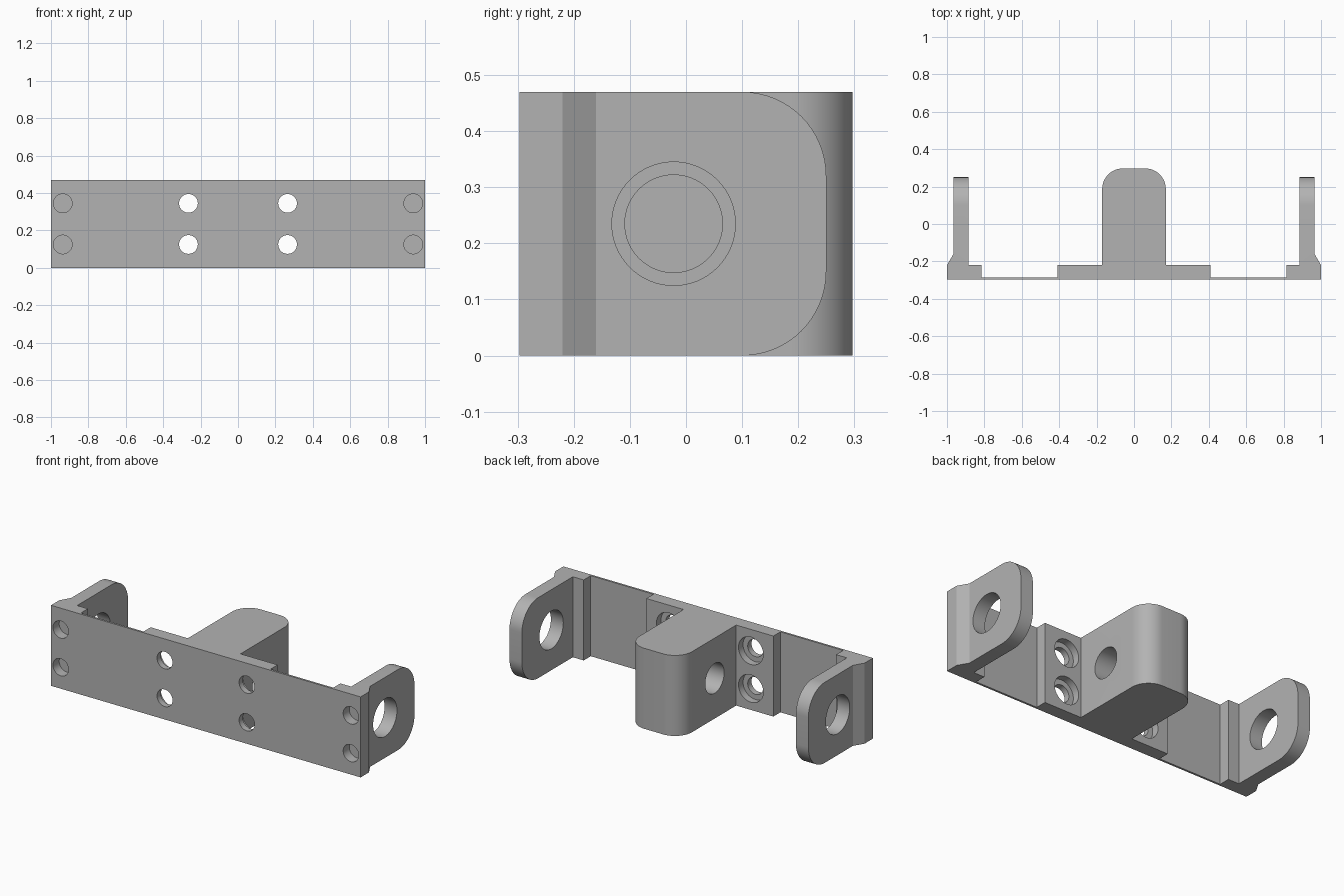
import bpy, bmesh, math
from mathutils import Matrix, Vector

if "Cube" in bpy.data.objects:
    bpy.data.objects.remove(bpy.data.objects["Cube"])

H = 0.47            # height of the whole bracket
MID = H / 2
HOLE_Y = -0.022     # hinge axis

grey = bpy.data.materials.new("grey metal")
grey.diffuse_color = (0.45, 0.45, 0.45, 1)
grey.use_nodes = True
grey.node_tree.nodes["Principled BSDF"].inputs["Base Color"].default_value = grey.diffuse_color


def arc(cx, cy, r, a0, a1, n=16):
    """Points on an arc, angles in degrees."""
    return [(cx + r * math.cos(math.radians(a0 + (a1 - a0) * i / n)),
             cy + r * math.sin(math.radians(a0 + (a1 - a0) * i / n)))
            for i in range(n + 1)]


def prism(name, pts, depth, place):
    """Extrude a closed outline; place maps (u, v, w) to a 3D point."""
    bm = bmesh.new()
    face = bm.faces.new([bm.verts.new(place(u, v, 0)) for u, v in pts])
    ext = bmesh.ops.extrude_face_region(bm, geom=[face])
    step = Vector(place(0, 0, depth)) - Vector(place(0, 0, 0))
    bmesh.ops.translate(bm, vec=step,
                        verts=[g for g in ext["geom"] if isinstance(g, bmesh.types.BMVert)])
    bmesh.ops.recalc_face_normals(bm, faces=bm.faces[:])
    me = bpy.data.meshes.new(name)
    bm.to_mesh(me)
    bm.free()
    me.materials.append(grey)
    ob = bpy.data.objects.new(name, me)
    bpy.context.collection.objects.link(ob)
    return ob


def cylinder(name, r, start, end, axis):
    """Cutter cylinder between two points along the X or Y axis."""
    a, b = Vector(start), Vector(end)
    rot = Matrix.Rotation(math.pi / 2, 4, "Y" if axis == "X" else "X")
    bm = bmesh.new()
    bmesh.ops.create_cone(bm, cap_ends=True, segments=64, radius1=r, radius2=r,
                          depth=(b - a).length,
                          matrix=Matrix.Translation((a + b) / 2) @ rot)
    me = bpy.data.meshes.new(name)
    bm.to_mesh(me)
    bm.free()
    me.materials.append(grey)
    ob = bpy.data.objects.new(name, me)
    bpy.context.collection.objects.link(ob)
    return ob


def apply_bool(target, tool, op):
    mod = target.modifiers.new(op, "BOOLEAN")
    mod.operation, mod.solver, mod.object = op, "EXACT", tool
    bpy.context.view_layer.objects.active = target
    bpy.ops.object.modifier_apply(modifier=mod.name)
    bpy.data.objects.remove(tool, do_unlink=True)


# Body: plan outline of thin back plate, thick pads, side arms and centre knuckle
R = 0.11
half = arc(0.17 - R, 0.297 - R, R, 90, 0) + [
    (0.17, -0.22), (0.41, -0.22), (0.41, -0.285), (0.815, -0.285),
    (0.815, -0.22), (0.885, -0.22), (0.885, 0.25), (0.965, 0.25),
    (0.965, -0.16), (1.0, -0.22), (1.0, -0.297)]
outline = half + [(-x, y) for x, y in reversed(half)]
body = prism("hinge_bracket", outline, H, lambda u, v, w: (u, v, w))

# Rounded arm ends: cut away the two corner slivers of each arm
r = 0.15
corner = arc(0.25 - r, H - r, r, 90, 0) + [(0.3, H - r), (0.3, H + 0.05), (0.25 - r, H + 0.05)]
for s in (-1, 1):
    for flip in (False, True):
        apply_bool(body, prism("corner_cutter", corner, 0.2,
                   lambda u, v, w: (s * (0.83 + w), u, H - v if flip else v)), "DIFFERENCE")

for s in (-1, 1):
    # Pivot hole through each arm, blind pivot hole in the knuckle
    apply_bool(body, cylinder("arm_hole", 0.11, (s * 0.8, HOLE_Y, MID),
               (s * 1.1, HOLE_Y, MID), "X"), "DIFFERENCE")
    apply_bool(body, cylinder("knuckle_hole", 0.087, (s * 0.02, HOLE_Y, MID),
               (s * 0.3, HOLE_Y, MID), "X"), "DIFFERENCE")
    for z in (MID - 0.11, MID + 0.11):
        # Counterbored screw holes beside the knuckle
        x = s * 0.265
        apply_bool(body, cylinder("screw_hole", 0.05, (x, -0.4, z), (x, -0.1, z), "Y"), "DIFFERENCE")
        apply_bool(body, cylinder("counterbore", 0.08, (x, -0.262, z), (x, -0.1, z), "Y"), "DIFFERENCE")
        # Blind holes at the plate ends
        x = s * 0.937
        apply_bool(body, cylinder("end_hole", 0.05, (x, -0.4, z), (x, -0.24, z), "Y"), "DIFFERENCE")

# Smooth the curved walls, keep the machined edges sharp
bpy.ops.object.select_all(action="DESELECT")
body.select_set(True)
bpy.context.view_layer.objects.active = body
bpy.ops.object.shade_smooth_by_angle(angle=math.radians(25))
